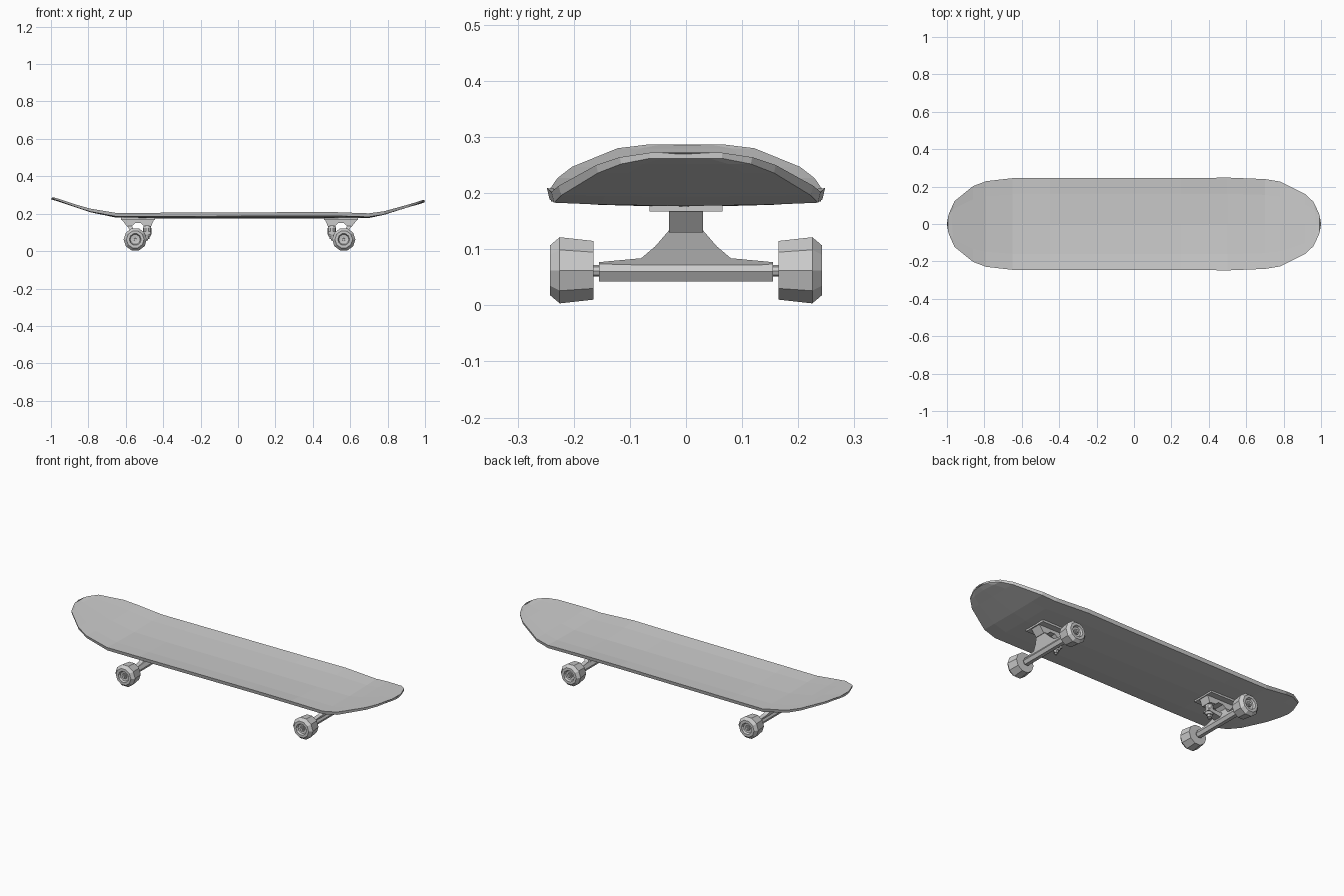
import bpy, bmesh, math
from mathutils import Vector

cube = bpy.data.objects.get("Cube")
if cube:
    bpy.data.objects.remove(cube, do_unlink=True)

COLOUR = (0.6, 0.6, 0.6, 1)
grey = bpy.data.materials.new("plain grey")
grey.use_nodes = True
grey.diffuse_color = COLOUR
for node in grey.node_tree.nodes:
    if node.type == 'BSDF_PRINCIPLED':
        node.inputs["Base Color"].default_value = COLOUR


def loft(name, rings):
    """Skin a list of equal-length closed rings and cap both ends."""
    bm = bmesh.new()
    rows = [[bm.verts.new(p) for p in ring] for ring in rings]
    n = len(rows[0])
    for a, b in zip(rows, rows[1:]):
        for i in range(n):
            j = (i + 1) % n
            bm.faces.new((a[i], a[j], b[j], b[i]))
    bm.faces.new(rows[0])
    bm.faces.new(rows[-1])
    bmesh.ops.recalc_face_normals(bm, faces=bm.faces)
    mesh = bpy.data.meshes.new(name)
    bm.to_mesh(mesh)
    bm.free()
    mesh.materials.append(grey)
    obj = bpy.data.objects.new(name, mesh)
    bpy.context.collection.objects.link(obj)
    return obj


def turned(name, base, axis, profile, sides):
    """Lathe (distance, radius) pairs around an axis starting at base."""
    base, axis = Vector(base), Vector(axis).normalized()
    up = Vector((0, 0, 1)) if abs(axis.z) < 0.5 else Vector((0, 1, 0))
    u = axis.cross(up).normalized()
    v = axis.cross(u)
    turns = [math.tau * i / sides for i in range(sides)]
    return loft(name, [[base + axis * d + (u * math.cos(a) + v * math.sin(a)) * r
                        for a in turns] for d, r in profile])


# Deck: x, half width, centre top height, edge raise, thickness, end bulge
STATIONS = [
    (-0.985, 0.065, 0.287, 0.000, 0.010, -0.015),
    (-0.96, 0.122, 0.280, 0.000, 0.011, -0.012),
    (-0.86, 0.203, 0.246, 0.001, 0.014, 0),
    (-0.79, 0.229, 0.224, 0.003, 0.016, 0),
    (-0.65, 0.245, 0.198, 0.006, 0.019, 0),
    (-0.45, 0.245, 0.195, 0.010, 0.020, 0),
    (0.25, 0.245, 0.195, 0.013, 0.020, 0),
    (0.50, 0.248, 0.195, 0.014, 0.020, 0),
    (0.70, 0.240, 0.196, 0.006, 0.019, 0),
    (0.78, 0.227, 0.211, 0.002, 0.017, 0),
    (0.915, 0.160, 0.250, 0.000, 0.014, 0),
    (0.96, 0.118, 0.264, 0.000, 0.012, 0.012),
    (0.985, 0.065, 0.272, 0.000, 0.010, 0.015),
]
ACROSS = (-1, -0.65, 0, 0.65, 1)


def deck_ring(x, w, z, lift, thick, bulge):
    top = [(x + bulge * (1 - t * t), t * w, z + lift * t * t) for t in ACROSS]
    under = [(px, py * 0.98, pz - thick) for px, py, pz in reversed(top)]
    return top + under


loft("deck", [deck_ring(*s) for s in STATIONS])

# Trucks: u points outward along the board from the axle
AXLE_Z = 0.0625
PEDESTAL = [(0.072, 0.168), (0.042, 0.130), (0.02, 0.132), (0.0, 0.150),
            (-0.03, 0.150), (-0.045, 0.136), (-0.085, 0.132), (-0.1, 0.168)]
FLARE = [(0.155, 0.077), (0.08, 0.084), (0.055, 0.105), (0.03, 0.134)]
WHEEL = [(0, 0.012), (0, 0.030), (0, 0.055), (0.060, 0.062), (0.077, 0.047),
         (0.077, 0.032), (0.066, 0.027), (0.063, 0.010)]


def truck(label, side):
    def pt(u, y, z):
        return Vector((side * (0.5575 + u) + 0.008, y, z))

    def prism(name, outline, half):
        loft(f"{label}_{name}", [[pt(u, y, z) for u, z in outline] for y in (-half, half)])

    # Baseplate and arched pedestal
    prism("baseplate", [(-0.105, 0.167), (0.077, 0.167), (0.077, 0.18), (-0.105, 0.18)], 0.065)
    prism("pedestal", PEDESTAL, 0.03)

    # Six-sided axle beam
    turned(f"{label}_axle_beam", pt(0, -0.155, 0.06), (0, 1, 0), [(0, 0.02), (0.31, 0.02)], 6)

    # Flared hanger leaning outward to the pivot
    outline = FLARE + [(-y, z) for y, z in reversed(FLARE)]
    outline += [(-0.155, 0.066), (0.155, 0.066)]
    loft(f"{label}_hanger", [[pt(max(0, z - 0.077) * 0.5 + k, y, z) for y, z in outline]
                             for k in (-0.012, 0.012)])

    # Yoke and kingpin stack
    prism("yoke", [(0.01, 0.075), (0.015, 0.105), (-0.08, 0.106), (-0.086, 0.092)], 0.022)
    turned(f"{label}_bushing", pt(-0.064, 0, 0.135), (0, 0, -1),
           [(0, 0.018), (0.012, 0.022), (0.045, 0.022), (0.056, 0.017)], 10)
    turned(f"{label}_kingpin_nut", pt(-0.062, 0, 0.08), (0, 0, -1),
           [(0, 0.013), (0.014, 0.013), (0.014, 0.007), (0.023, 0.007)], 6)

    # Axle ends, wheels and nuts
    for d, where in ((-1, "front"), (1, "back")):
        axis = (0, d, 0)
        turned(f"{label}_{where}_axle", pt(0, d * 0.15, 0.0615), axis, [(0, 0.01), (0.02, 0.01)], 8)
        turned(f"{label}_{where}_wheel", pt(0, d * 0.165, AXLE_Z), axis, WHEEL, 10)
        turned(f"{label}_{where}_wheel_nut", pt(0, d * 0.22, AXLE_Z), axis,
               [(0, 0.015), (0.016, 0.015), (0.016, 0.008), (0.02, 0.007)], 6)


truck("left_truck", 1)
truck("right_truck", -1)
